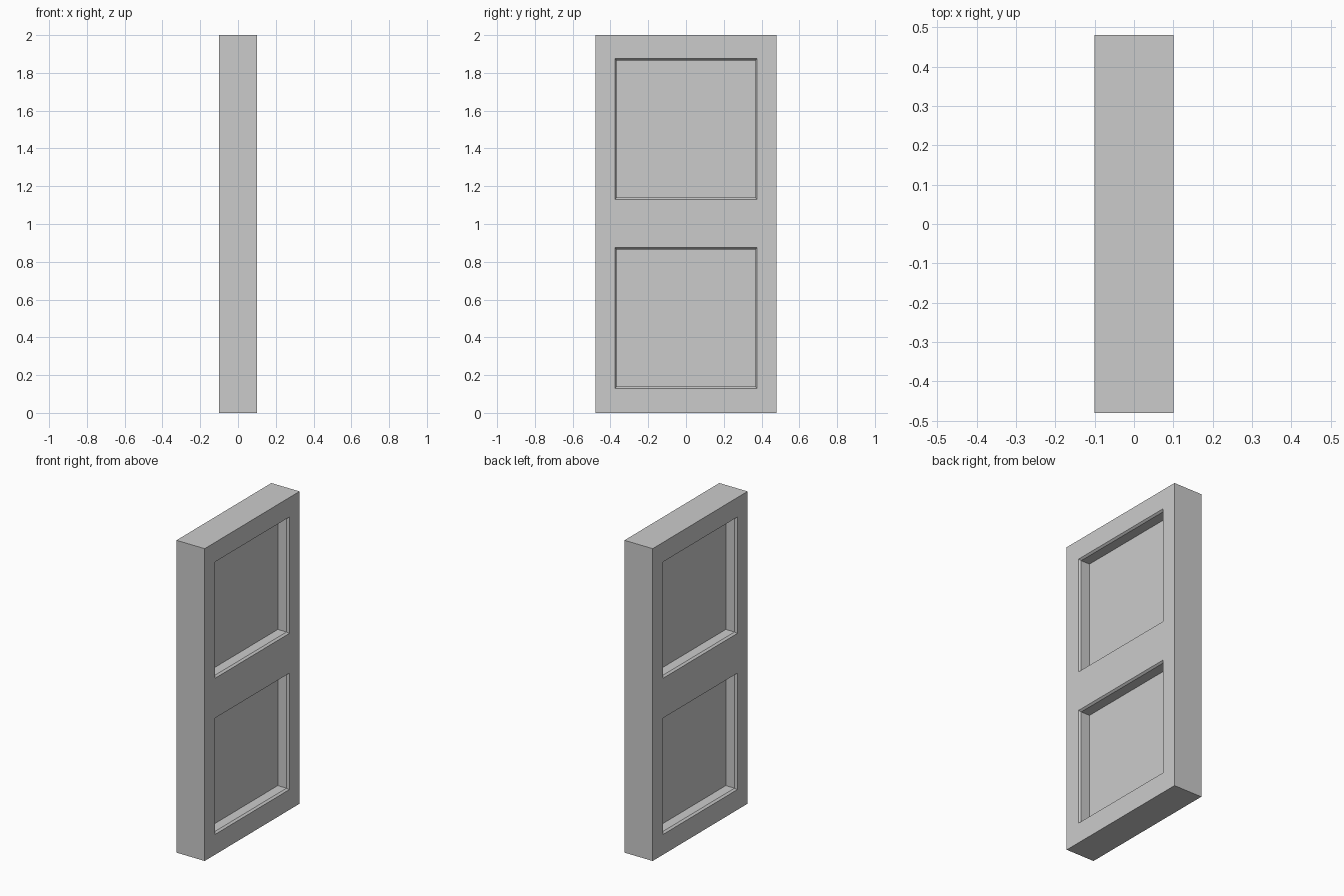
import bpy, bmesh
from mathutils import Vector

if "Cube" in bpy.data.objects:
    bpy.data.objects.remove(bpy.data.objects["Cube"])

HALF_X, HALF_Y, HEIGHT = 0.1, 0.48, 2.0
PANEL_Y = 0.376
PANEL_Z = [(0.13, 0.875), (1.13, 1.875)]
CHAMFER, DEPTH = 0.013, 0.075

bm = bmesh.new()

# Solid slab
bmesh.ops.create_cube(bm, size=1)
for v in bm.verts:
    v.co = Vector((v.co.x * 2 * HALF_X, v.co.y * 2 * HALF_Y, (v.co.z + 0.5) * HEIGHT))


def cut(point, normal):
    bmesh.ops.bisect_plane(bm, geom=bm.verts[:] + bm.edges[:] + bm.faces[:],
                           plane_co=point, plane_no=normal)


# Stile and rail lines
for y in (-PANEL_Y, PANEL_Y):
    cut((0, y, 0), (0, 1, 0))
for pair in PANEL_Z:
    for z in pair:
        cut((0, 0, z), (0, 0, 1))


def is_panel(f):
    c = f.calc_center_median()
    return (abs(f.normal.x) > 0.9 and abs(c.y) < PANEL_Y
            and any(a < c.z < b for a, b in PANEL_Z))


# Recessed panels on both sides: chamfered lip, then straight walls
bm.normal_update()
panels = [f for f in bm.faces if is_panel(f)]
bmesh.ops.inset_individual(bm, faces=panels, thickness=CHAMFER, depth=-CHAMFER)
bmesh.ops.inset_individual(bm, faces=panels, thickness=0, depth=-(DEPTH - CHAMFER))
bmesh.ops.recalc_face_normals(bm, faces=bm.faces[:])

mesh = bpy.data.meshes.new("door_panel")
bm.to_mesh(mesh)
bm.free()
door = bpy.data.objects.new("door_panel", mesh)
bpy.context.collection.objects.link(door)
